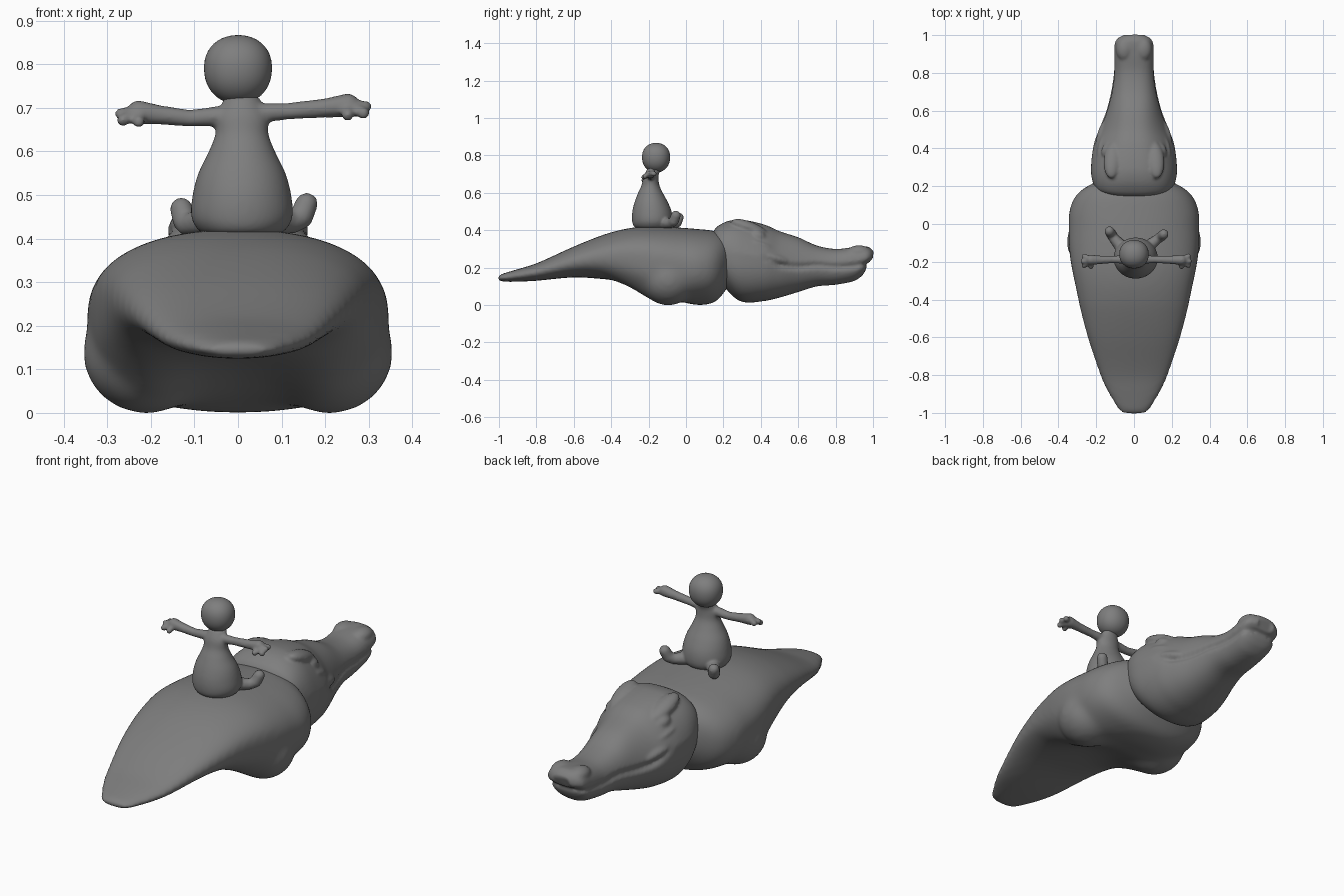
import bpy, bmesh, math
from mathutils import Matrix, Vector, Euler

if "Cube" in bpy.data.objects:
    bpy.data.objects.remove(bpy.data.objects["Cube"])

grey = bpy.data.materials.new("dark_grey")
grey.diffuse_color = (.21, .21, .21, 1)
grey.use_nodes = True
grey.node_tree.nodes["Principled BSDF"].inputs["Base Color"].default_value = grey.diffuse_color


def sample(rows, n):
    """Smooth interpolation through rows, n steps per span."""
    out = []
    for i in range(len(rows) - 1):
        p0, p1, p2, p3 = (rows[min(max(i + k, 0), len(rows) - 1)] for k in (-1, 0, 1, 2))
        for s in range(n):
            t = s / n
            h = p2[0] - p1[0]
            row = [p1[0] + h * t]
            for a, b, c, d in list(zip(p0, p1, p2, p3))[1:]:
                m1 = (c - a) / (p2[0] - p0[0]) * h
                m2 = (d - b) / (p3[0] - p1[0]) * h
                row.append((2*t**3 - 3*t*t + 1)*b + (t**3 - 2*t*t + t)*m1
                           + (3*t*t - 2*t**3)*c + (t**3 - t*t)*m2)
            out.append(row)
    return out + [list(rows[-1])]


def superellipse(n, top, bottom=None):
    for k in range(n):
        a = 2 * math.pi * k / n
        c, s = math.cos(a), math.sin(a)
        e = top if s > 0 or bottom is None else bottom
        yield math.copysign(abs(c) ** (2 / e), c), math.copysign(abs(s) ** (2 / e), s)


def loft(bm, rings):
    vs = [[bm.verts.new(p) for p in r] for r in rings]
    n = len(vs[0])
    for a, b in zip(vs, vs[1:]):
        for k in range(n):
            bm.faces.new((a[k], a[(k + 1) % n], b[(k + 1) % n], b[k]))
    bm.faces.new(vs[0][::-1])
    bm.faces.new(vs[-1])


def ball(bm, loc, radii, rot=(0, 0, 0), sub=4):
    m = Matrix.LocRotScale(Vector(loc), Euler(rot), Vector(radii))
    return bmesh.ops.create_icosphere(bm, subdivisions=sub, radius=1, matrix=m)["verts"]


def limb(bm, pts, steps=8):
    """Tapered round limb through (x, y, z, radius) points."""
    for a, b in zip(pts, pts[1:]):
        for s in range(steps + 1):
            p = [u + (v - u) * s / steps for u, v in zip(a, b)]
            ball(bm, p[:3], [p[3]] * 3, sub=2)


def finish(name, bm, voxel, smooth):
    bmesh.ops.recalc_face_normals(bm, faces=bm.faces)
    me = bpy.data.meshes.new(name)
    bm.to_mesh(me)
    bm.free()
    for p in me.polygons:
        p.use_smooth = True
    me.materials.append(grey)
    ob = bpy.data.objects.new(name, me)
    bpy.context.collection.objects.link(ob)
    if voxel:
        r = ob.modifiers.new("fuse", 'REMESH')
        r.mode, r.voxel_size, r.use_smooth_shade = 'VOXEL', voxel, True
        s = ob.modifiers.new("soften", 'SMOOTH')
        s.factor, s.iterations = 0.5, smooth
    return ob


# Animal body with broad tail: y, half width, top z, bottom z, haunch depth
body_rows = [(-1.01, .055, .157, .132, 0), (-.985, .085, .167, .125, 0), (-.9, .137, .192, .125, 0),
             (-.8, .183, .223, .13, 0), (-.6, .247, .313, .148, 0), (-.45, .285, .373, .14, .005),
             (-.35, .305, .402, .128, .025), (-.27, .322, .416, .11, .045), (-.2, .335, .421, .085, .06),
             (-.11, .345, .419, .045, .05), (-.03, .346, .414, .02, .02), (.07, .342, .406, .0, 0),
             (.16, .3, .395, .02, 0), (.22, .21, .37, .09, 0), (.26, .1, .3, .15, 0)]
bm = bmesh.new()
rings = []
for y, w, t, b, d in sample(body_rows, 6):
    ring = []
    for c, s in superellipse(96, 2.2, 2.3 + 18 * max(d, 0)):
        x, z = w * c, (t + b) / 2 + (t - b) / 2 * s
        if s < 0:
            z -= d * math.exp(-((abs(x) - .21) / .1) ** 2) * min(1, -2 * s)
        ring.append((x, y, z))
    rings.append(ring)
loft(bm, rings)
# haunches
for sx in (-1, 1):
    ball(bm, (sx * .21, -.095, .138), (.146, .15, .14))
finish("animal_body", bm, .013, 20)

# Animal head: y, half width, top z, bottom z, mouth line z, narrowing towards the top
head_rows = [(.145, .17, .395, .12, .28, 0), (.17, .203, .42, .085, .28, 0), (.23, .224, .449, .033, .28, .06),
             (.3, .227, .456, .014, .275, .14), (.42, .213, .43, .022, .255, .26), (.5, .187, .395, .04, .215, .3),
             (.6, .15, .362, .07, .205, .24), (.7, .123, .318, .1, .213, .15), (.8, .109, .3, .109, .205, .08),
             (.9, .105, .31, .129, .21, 0), (.96, .102, .314, .158, .222, 0), (.985, .085, .306, .185, .228, 0),
             (1.003, .05, .288, .22, .228, 0)]
bm = bmesh.new()
rings = []
for y, w, t, b, m, narrow in sample(head_rows, 8):
    ring = []
    for c, s in superellipse(120, 2.6, 2.3):
        z = (t + b) / 2 + (t - b) / 2 * s
        crease = math.exp(-((z - m) / .014) ** 2) * min(max((y - .4) / .1, 0), 1)
        tip = max(0, (y - .9) / .1)
        tuck = .03 * tip if z < m else 0
        slant = .16 * (.4 - z) * max(0, 1 - (y - .145) / .25)
        x = w * c * (1 - .12 * crease) * (1 - narrow * max(0, (z - m) / (t - m)))
        ring.append((x, y - .02 * crease * tip - tuck + slant, z))
    rings.append(ring)
loft(bm, rings)
# brows, eyes, lower lids, jowls and nostrils
for sx in (-1, 1):
    ball(bm, (sx * .112, .34, .412), (.048, .105, .034), (-.36, 0, sx * .1))
    ball(bm, (sx * .137, .385, .366), (.036, .045, .034), (-.3, 0, sx * .15))
    ball(bm, (sx * .15, .4, .322), (.042, .085, .02), (-.3, 0, sx * .2))
    ball(bm, (sx * .15, .47, .25), (.045, .11, .03), (-.25, 0, sx * .3))
    ball(bm, (sx * .05, .925, .284), (.045, .062, .036))
finish("animal_head", bm, .008, 4)

# Rider torso: z, half width, half depth, centre y
torso_rows = [(.405, .075, .075, -.18), (.42, .1, .098, -.18), (.45, .116, .108, -.18),
              (.5, .113, .105, -.182), (.55, .1, .089, -.186), (.6, .076, .066, -.19),
              (.64, .061, .048, -.19), (.68, .06, .041, -.188), (.7, .05, .038, -.183),
              (.725, .04, .036, -.17)]
bm = bmesh.new()
loft(bm, [[(.009 + w * c, y + d * s, z) for c, s in superellipse(48, 2)]
          for z, w, d, y in sample(torso_rows, 5)])
# arms with fingers
for sx, lift, reach in ((-1, 0, 0), (1, .016, .024)):
    hand = (sx * (.228 + reach), -.19, .69 + lift, .028)
    limb(bm, [(sx * .03, -.188, .682 + lift * .3, .025), (sx * .11, -.188, .676 + lift, .02),
              (sx * (.18 + reach), -.19, .684 + lift, .023), hand])
    for dx, dy, dz in ((.041, -.008, -.004), (.036, -.03, -.018), (.036, .02, -.004), (0, -.036, -.022)):
        limb(bm, [hand[:3] + (.017,), (hand[0] + sx * dx, hand[1] + dy, hand[2] + dz, .0145)], 4)
# legs with upturned feet
limb(bm, [(-.06, -.13, .44, .036), (-.115, -.065, .432, .027), (-.122, -.05, .442, .029), (-.13, -.038, .468, .027)])
limb(bm, [(.06, -.13, .44, .036), (.125, -.08, .437, .026), (.145, -.065, .449, .028), (.157, -.054, .479, .027)])
finish("rider_body", bm, .006, 5)

# Rider head, slightly squared and narrower at the chin
bm = bmesh.new()
for v in ball(bm, (0, 0, 0), (1, 1, 1)):
    n = v.co.normalized()
    n /= sum(abs(k) ** 2.15 for k in n) ** (1 / 2.15)
    taper = 1 + .03 * n.z
    v.co = (n.x * .078 * taper, -.16 + n.y * .075 * taper, .788 + n.z * .079)
finish("rider_head", bm, 0, 0)
